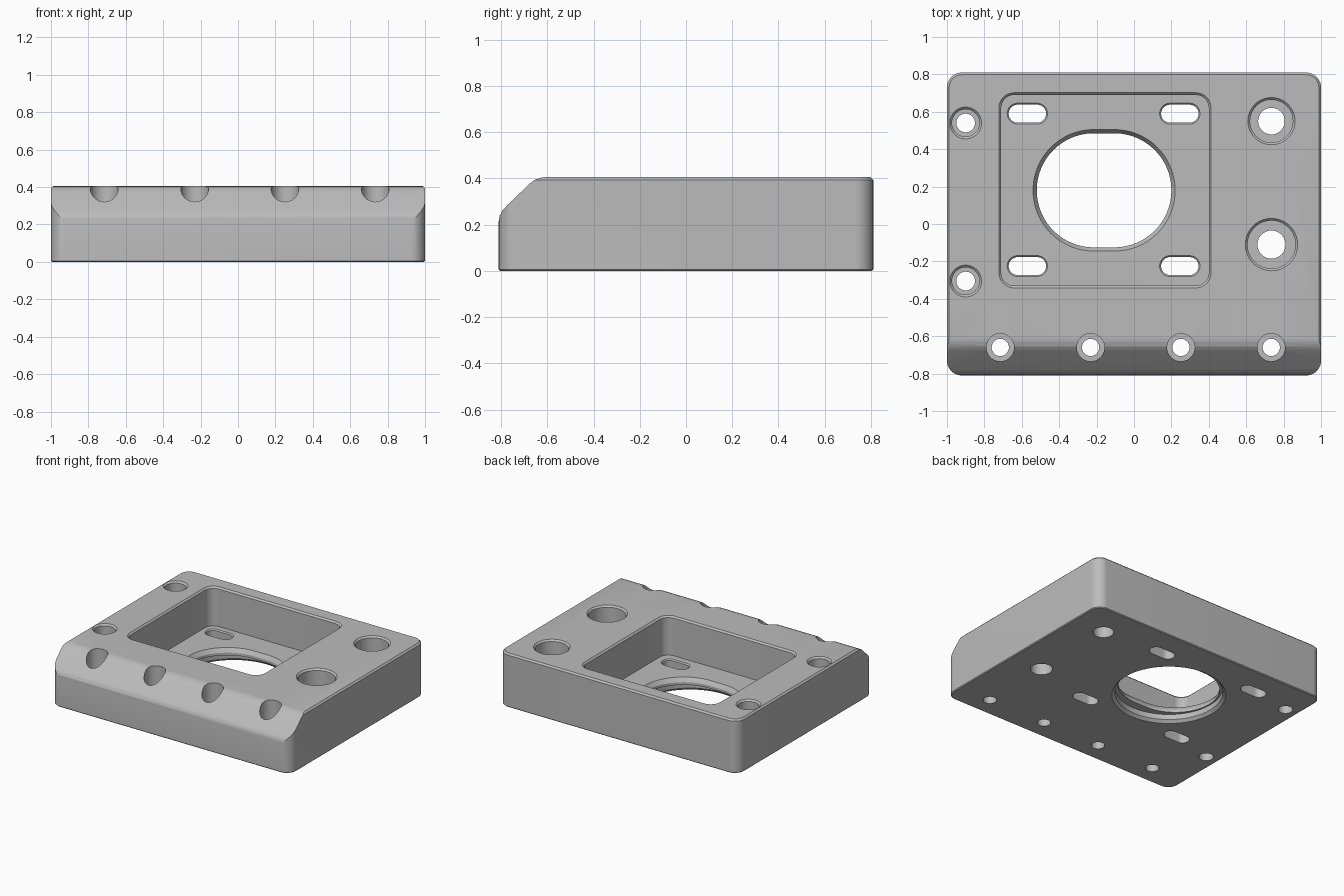
import bpy, bmesh
from math import sin, cos, pi

cube = bpy.data.objects.get("Cube")
if cube:
    bpy.data.objects.remove(cube)

TOP, FLOOR, EDGE = 0.405, 0.11, 0.012


def outline(cx, cy, hx, hy, r, grow=0.0, steps=16):
    """Rounded rectangle; also gives circles and slots when r fills it."""
    hx, hy, r = hx + grow, hy + grow, r + grow
    pts = []
    for k, (sx, sy) in enumerate(((1, 1), (-1, 1), (-1, -1), (1, -1))):
        for i in range(steps + 1):
            # the small inset keeps neighbouring points from coinciding
            a = (k + (i + 0.25) / (steps + 0.5)) * pi / 2
            pts.append((cx + sx * (hx - r) + r * cos(a),
                        cy + sy * (hy - r) + r * sin(a)))
    return pts


def loft(name, rings):
    """Closed solid through a stack of (height, outline) rings."""
    bm = bmesh.new()
    loops = [[bm.verts.new((x, y, z)) for x, y in pts] for z, pts in rings]
    for a, b in zip(loops, loops[1:]):
        for i in range(len(a)):
            j = (i + 1) % len(a)
            bm.faces.new((a[i], a[j], b[j], b[i]))
    bm.faces.new(loops[0][::-1])
    bm.faces.new(loops[-1])
    return to_object(name, bm)


def to_object(name, bm):
    bmesh.ops.recalc_face_normals(bm, faces=bm.faces)
    mesh = bpy.data.meshes.new(name)
    bm.to_mesh(mesh)
    bm.free()
    obj = bpy.data.objects.new(name, mesh)
    bpy.context.collection.objects.link(obj)
    return obj


def cut(body, cutter):
    mod = body.modifiers.new(cutter.name, "BOOLEAN")
    mod.operation, mod.solver, mod.object = "DIFFERENCE", "EXACT", cutter
    bpy.context.view_layer.objects.active = body
    bpy.ops.object.modifier_apply(modifier=mod.name)
    bpy.data.objects.remove(cutter)


# Block with rounded corners and fine chamfers
block = (0, 0, 1, 0.81, 0.08)
plate = loft("mounting_block", [
    (0, outline(*block, grow=-EDGE / 2)), (EDGE / 2, outline(*block)),
    (TOP - EDGE, outline(*block)), (TOP, outline(*block, grow=-EDGE))])

# Sloped front edge with softened ends
profile = [(-0.82, 0.19), (-0.81, 0.215), (-0.806, 0.238), (-0.793, 0.262),
           (-0.775, 0.282), (-0.675, 0.378), (-0.655, 0.393),
           (-0.63, 0.402), (-0.605, 0.406), (-0.6, 0.5), (-0.9, 0.5),
           (-0.9, 0.19)]
bm = bmesh.new()
face = bm.faces.new([bm.verts.new((-1.2, y, z)) for y, z in profile])
ext = bmesh.ops.extrude_face_region(bm, geom=[face])["geom"]
bmesh.ops.translate(bm, vec=(2.4, 0, 0),
                    verts=[v for v in ext if isinstance(v, bmesh.types.BMVert)])
cut(plate, to_object("front_slope", bm))

# Deep pocket
pocket = (-0.155, 0.18, 0.555, 0.51, 0.07)
cut(plate, loft("pocket", [
    (FLOOR, outline(*pocket)), (TOP - EDGE, outline(*pocket)),
    (TOP, outline(*pocket, grow=EDGE)), (0.5, outline(*pocket, grow=EDGE))]))

# Flat-sided opening above a round recess
recess = (-0.16, 0.18, 0.37, 0.37, 0.37)
opening = (-0.16, 0.18, 0.36, 0.305, 0.305)
cut(plate, loft("opening", [
    (-0.1, outline(*recess, grow=0.02)), (0, outline(*recess, grow=0.02)),
    (0.02, outline(*recess)), (0.06, outline(*recess)),
    (0.06, outline(*opening)), (FLOOR - 0.03, outline(*opening)),
    (FLOOR, outline(*opening, grow=0.02)),
    (0.2, outline(*opening, grow=0.02))]))

# Four slots in the pocket floor
for x in (-0.57, 0.245):
    for y in (-0.225, 0.59):
        slot = (x, y, 0.1, 0.048, 0.048)
        cut(plate, loft("slot", [
            (-0.1, outline(*slot)), (FLOOR - 0.008, outline(*slot)),
            (FLOOR, outline(*slot, grow=0.008)),
            (0.2, outline(*slot, grow=0.008))]))

# Counterbored bolt holes: x, y, hole radius, counterbore radius, rim chamfer
holes = [(-0.9, 0.54, 0.05, 0.073, EDGE), (-0.9, -0.305, 0.05, 0.073, EDGE),
         (0.735, 0.55, 0.071, 0.114, EDGE), (0.735, -0.11, 0.075, 0.128, EDGE)]
holes += [(-0.715 + 0.483 * i, -0.66, 0.046, 0.074, 0) for i in range(4)]
for x, y, r, bore, rim in holes:
    hole, wide = (x, y, r, r, r), (x, y, bore, bore, bore)
    cut(plate, loft("bolt_hole", [
        (-0.1, outline(*hole)), (0.15, outline(*hole)),
        (0.15, outline(*wide)), (TOP - EDGE, outline(*wide)),
        (TOP, outline(*wide, grow=rim)), (0.5, outline(*wide, grow=rim))]))

# Plain grey metal
grey = bpy.data.materials.new("plain_grey")
grey.use_nodes = True
colour = (0.5, 0.5, 0.5, 1)
grey.diffuse_color = colour
grey.node_tree.nodes["Principled BSDF"].inputs["Base Color"].default_value = colour
plate.data.materials.clear()
plate.data.materials.append(grey)
for poly in plate.data.polygons:
    poly.material_index = 0

bpy.ops.object.select_all(action="DESELECT")
plate.select_set(True)
bpy.context.view_layer.objects.active = plate
bpy.ops.object.shade_smooth_by_angle(angle=pi / 7)
